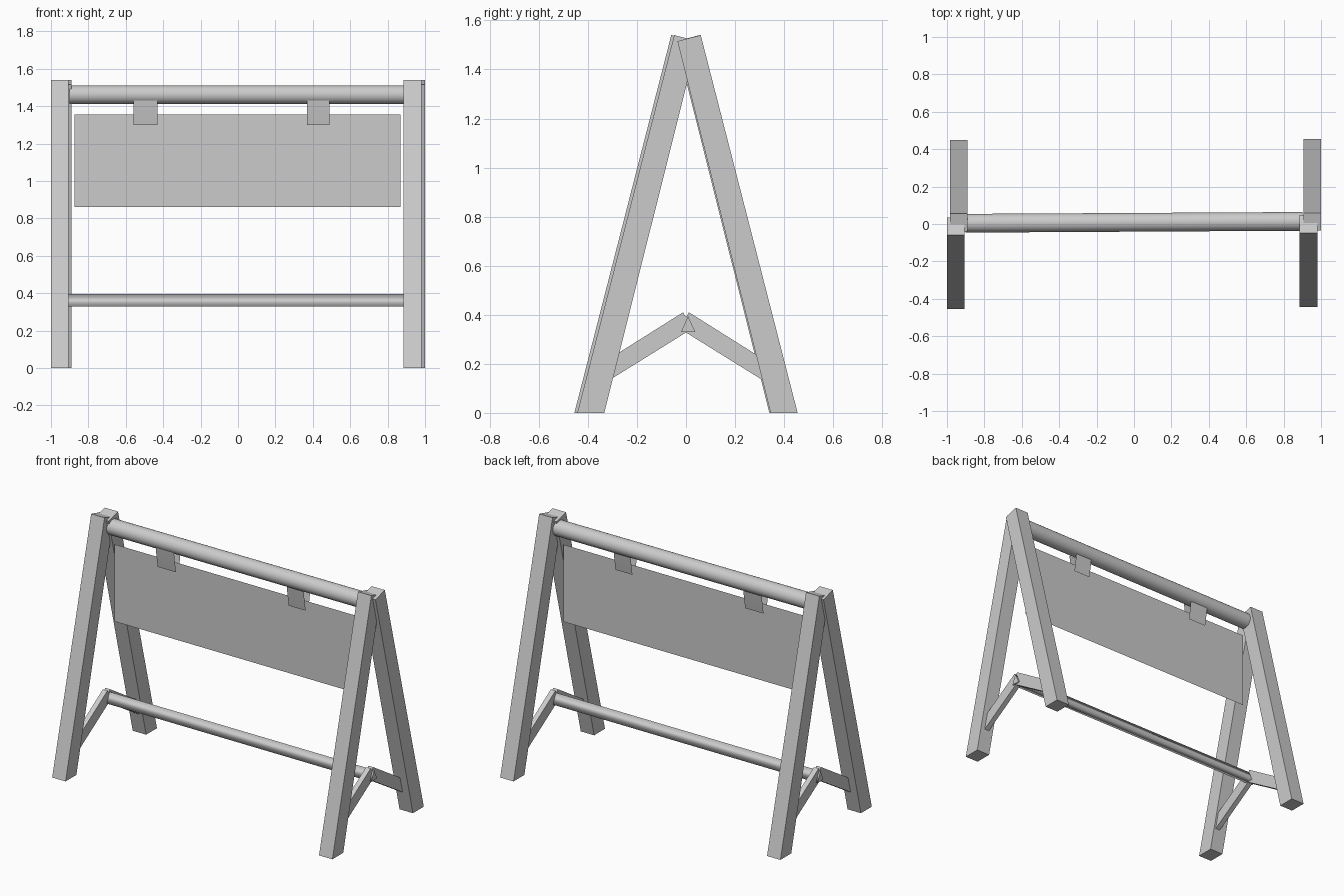
import bpy, bmesh
from math import pi, sin, cos

if "Cube" in bpy.data.objects:
    bpy.data.objects.remove(bpy.data.objects["Cube"], do_unlink=True)

GREY = (0.6, 0.6, 0.6, 1.0)
grey = bpy.data.materials.new("plain_grey")
grey.use_nodes = True
grey.diffuse_color = GREY
grey.node_tree.nodes["Principled BSDF"].inputs["Base Color"].default_value = GREY


def finish(name, bm):
    bmesh.ops.recalc_face_normals(bm, faces=bm.faces)
    mesh = bpy.data.meshes.new(name)
    bm.to_mesh(mesh)
    bm.free()
    mesh.materials.append(grey)
    obj = bpy.data.objects.new(name, mesh)
    bpy.context.collection.objects.link(obj)
    return obj


def prism(name, profile, x0, x1, end_shift=(0, 0), smooth=False):
    """Extrude a (y, z) profile from x0 to x1."""
    bm = bmesh.new()
    near = [bm.verts.new((x0, y, z)) for y, z in profile]
    far = [bm.verts.new((x1, y + end_shift[0], z + end_shift[1])) for y, z in profile]
    bm.faces.new(near)
    bm.faces.new(far[::-1])
    n = len(profile)
    for i in range(n):
        j = (i + 1) % n
        bm.faces.new((near[i], far[i], far[j], near[j])).smooth = smooth
    return finish(name, bm)


def mirrored(profile, side, shift=0.0):
    return [(side * y + shift, z) for y, z in profile]


# Slanted legs, flat on the ground and cut square at the top
LEG = [(0.455, 0), (0.06, 1.54), (-0.035, 1.515), (0.345, 0)]
prism("left_back_leg", LEG, 0.905, 1.0)
prism("left_front_leg", mirrored(LEG, -1, 0.012), 0.885, 0.98)
prism("right_back_leg", mirrored(LEG, 1, -0.005), -0.985, -0.89)
prism("right_front_leg", mirrored(LEG, -1), -1.0, -0.905)

# Low braces meeting in the middle of each frame
BRACE = [(-0.028, 0.345), (0.012, 0.41), (0.33, 0.21), (0.31, 0.135)]
for side, frame in ((1, "left"), (-1, "right")):
    for facing, end in ((1, "back"), (-1, "front")):
        prism(f"{frame}_{end}_brace", mirrored(BRACE, facing),
              side * 0.917, side * 0.95)

# Round top rail, slightly skewed, and three-sided lower rail
circle = [(0.004 + 0.05 * cos(a), 1.461 + 0.05 * sin(a))
          for a in (2 * pi * i / 32 for i in range(32))]
prism("top_rail", circle, -0.9, 0.9, (0.01, 0), smooth=True)
prism("lower_rail", [(0.008, 0.395), (0.038, 0.33), (-0.02, 0.33)],
      -0.96, 0.96, smooth=True)

# Thin hanging panel
bm = bmesh.new()
bm.faces.new([bm.verts.new((x, 0.0, z)) for x, z in
              ((-0.875, 0.86), (0.87, 0.86), (0.87, 1.355), (-0.875, 1.355))])
finish("sign_panel", bm)

# Straps running from the rail down both sides of the panel
for name, x0, x1 in (("right_strap", -0.56, -0.43), ("left_strap", 0.37, 0.49)):
    bm = bmesh.new()
    for facing in (-1, 1):
        rows = [[bm.verts.new((x, facing * y, z)) for x in (x0, x1)]
                for y, z in ((0.034, 1.43), (0.026, 1.37), (0.014, 1.30))]
        for a, b in zip(rows, rows[1:]):
            bm.faces.new((a[0], a[1], b[1], b[0])).smooth = True
    finish(name, bm)
